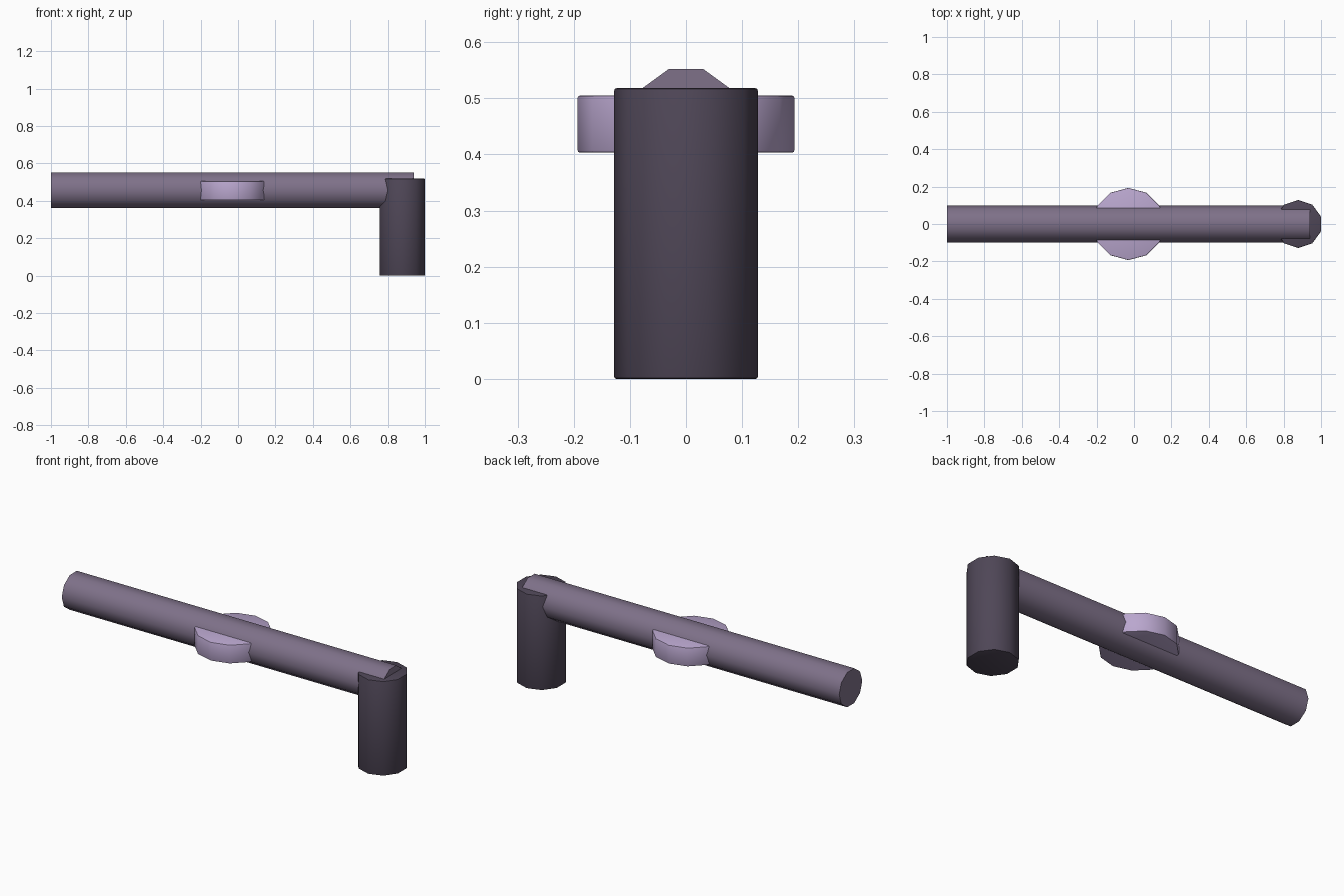
import bpy
import math
from mathutils import Matrix

default_cube = bpy.data.objects.get("Cube")
if default_cube:
    bpy.data.objects.remove(default_cube, do_unlink=True)


def material(name, rgb):
    mat = bpy.data.materials.new(name)
    mat.use_nodes = True
    colour = (*rgb, 1.0)
    mat.diffuse_color = colour
    mat.node_tree.nodes["Principled BSDF"].inputs["Base Color"].default_value = colour
    return mat


def prism(name, sides, radius, length, centre, mat, turn, axis="Z", bevel=0.0):
    """Low-poly cylinder with a corner at the given turn, laid along an axis."""
    bpy.ops.mesh.primitive_cylinder_add(vertices=sides, radius=radius,
                                        depth=length, location=centre)
    part = bpy.context.object
    part.name = name
    part.data.transform(Matrix.Rotation(turn, 4, "Z"))
    if axis == "X":
        part.data.transform(Matrix.Rotation(math.pi / 2, 4, "Y"))
    part.data.materials.append(mat)
    if bevel:
        mod = part.modifiers.new("soft_rim", "BEVEL")
        mod.width = bevel
        mod.segments = 2
        mod.limit_method = "ANGLE"
        mod.angle_limit = math.radians(60)
        bpy.ops.object.modifier_apply(modifier=mod.name)
    bpy.ops.object.shade_smooth_by_angle(angle=math.radians(40))
    return part


barrel_purple = material("dusky purple", (0.21, 0.165, 0.25))
grip_purple = material("dark purple", (0.078, 0.062, 0.095))
drum_lilac = material("pale lilac", (0.49, 0.385, 0.62))

# Long barrel, flat on top and bottom
prism("barrel", 10, 0.1, 1.94, (-0.03, 0, 0.457), barrel_purple, 0, axis="X")

# Upright grip at the rear end
prism("grip", 10, 0.128, 0.518, (0.878, 0, 0.259), grip_purple, 0, bevel=0.004)

# Flat drum through the middle of the barrel
prism("drum", 12, 0.193, 0.102, (-0.03, 0, 0.454), drum_lilac, 0, bevel=0.004)
